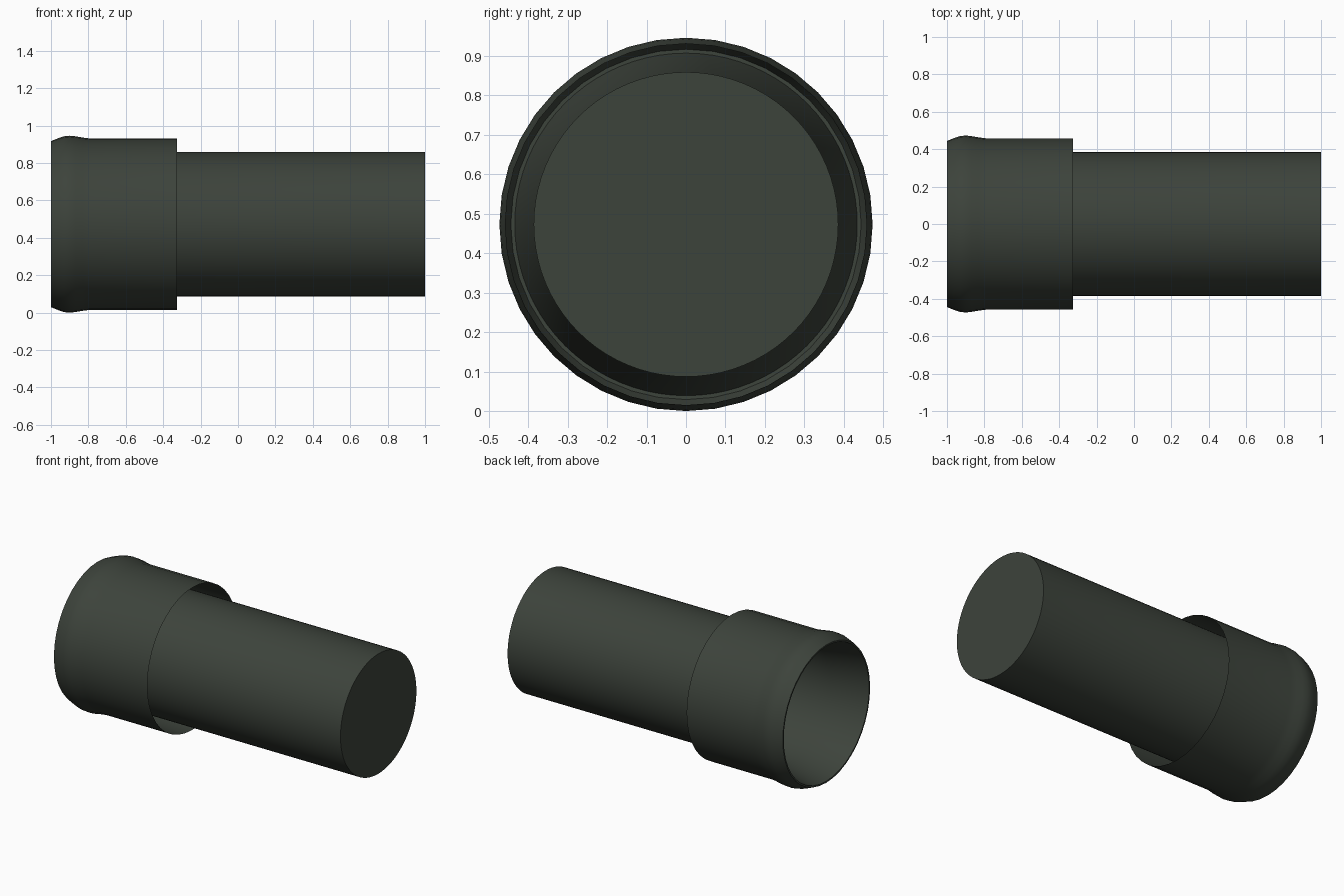
import bpy, bmesh, math

cube = bpy.data.objects.get("Cube")
if cube:
    bpy.data.objects.remove(cube, do_unlink=True)

RADIUS = 0.473  # widest point of the collar, resting on the floor

paint = bpy.data.materials.new("dark green grey")
paint.use_nodes = True
colour = (0.046, 0.056, 0.044, 1)
paint.diffuse_color = colour
bsdf = paint.node_tree.nodes["Principled BSDF"]
bsdf.inputs["Base Color"].default_value = colour
bsdf.inputs["Roughness"].default_value = 0.6


def lathe(name, profile, sides, cap=False):
    """Sweep (x, radius) points around the long axis."""
    bm = bmesh.new()
    rings = []
    for x, r in profile:
        angles = [2 * math.pi * i / sides for i in range(sides)]
        rings.append([bm.verts.new((x, r * math.cos(a), RADIUS + r * math.sin(a)))
                      for a in angles])
    for a, b in zip(rings, rings[1:]):
        for i in range(sides):
            j = (i + 1) % sides
            bm.faces.new((a[i], a[j], b[j], b[i]))
    if cap:
        bm.faces.new(rings[-1])
    bmesh.ops.recalc_face_normals(bm, faces=bm.faces)
    mesh = bpy.data.meshes.new(name)
    bm.to_mesh(mesh)
    bm.free()
    mesh.materials.append(paint)
    obj = bpy.data.objects.new(name, mesh)
    bpy.context.collection.objects.link(obj)
    bpy.ops.object.select_all(action="DESELECT")
    obj.select_set(True)
    bpy.context.view_layer.objects.active = obj
    bpy.ops.object.shade_smooth_by_angle(angle=math.radians(30))
    return obj


# Long tube: open flared mouth on one end, flat cap on the other
lathe("tube", [(-1, 0.434), (-0.75, 0.386), (1, 0.386)], 80, cap=True)

# Loose collar: flat lip joining the mouth, rounded bulge, straight open skirt
lathe("collar", [(-1, 0.434), (-1, 0.444), (-0.96, 0.460), (-0.93, 0.470),
                 (-0.90, RADIUS), (-0.87, 0.470), (-0.83, 0.463),
                 (-0.79, 0.458), (-0.325, 0.458)], 40)
